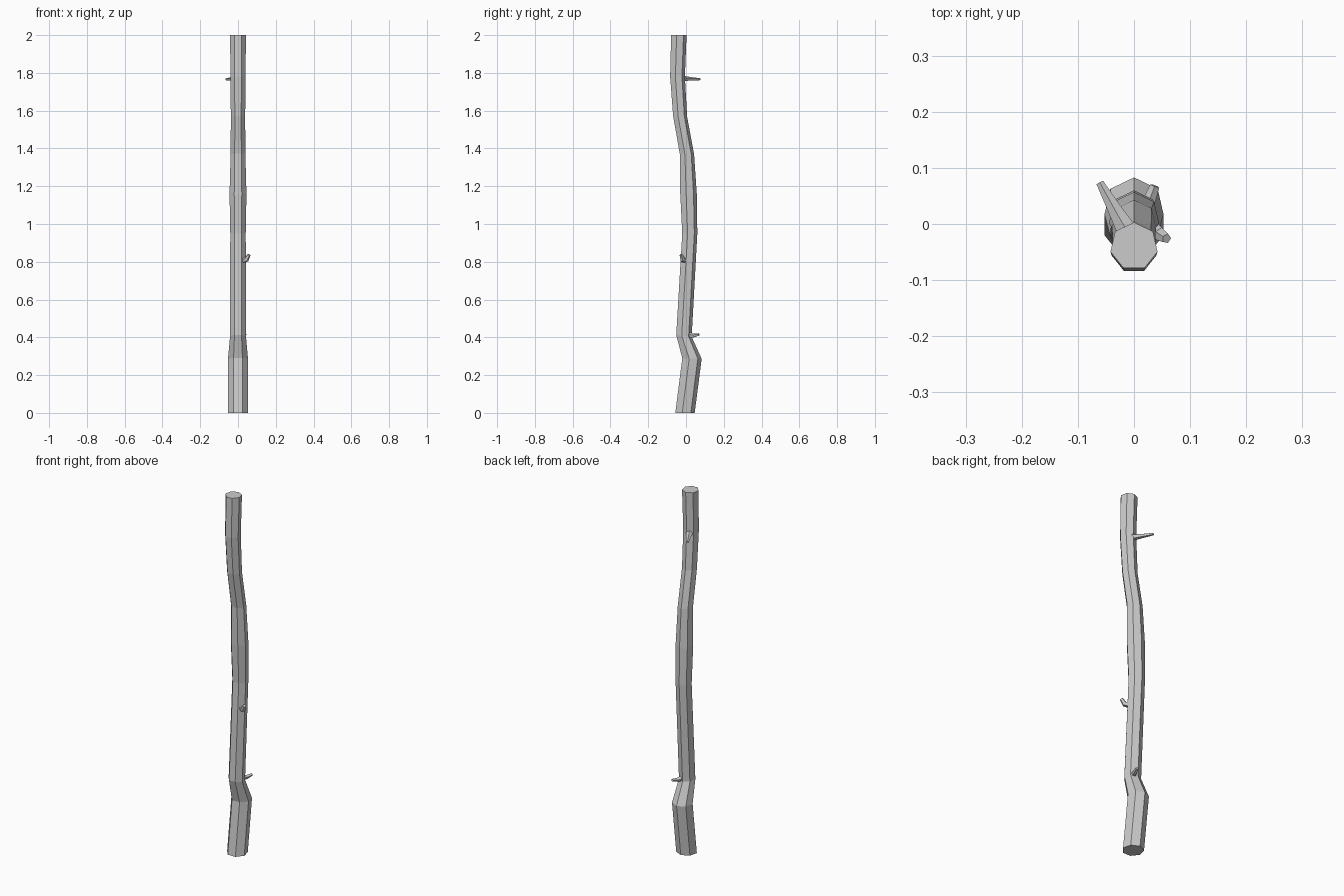
import bpy, bmesh
from math import sin, cos, pi
from mathutils import Vector

if "Cube" in bpy.data.objects:
    bpy.data.objects.remove(bpy.data.objects["Cube"])


def loft(name, rings):
    """Skin a list of equal-length point loops and cap both ends."""
    bm = bmesh.new()
    loops = [[bm.verts.new(p) for p in ring] for ring in rings]
    n = len(loops[0])
    for a, b in zip(loops, loops[1:]):
        for i in range(n):
            j = (i + 1) % n
            bm.faces.new((a[i], a[j], b[j], b[i]))
    bm.faces.new(loops[0][::-1])
    bm.faces.new(loops[-1])
    bmesh.ops.recalc_face_normals(bm, faces=bm.faces)
    mesh = bpy.data.meshes.new(name)
    bm.to_mesh(mesh)
    bm.free()
    obj = bpy.data.objects.new(name, mesh)
    bpy.context.collection.objects.link(obj)
    return obj


def twig(name, path, sizes, sides=5):
    """Tapered twig along a path; sizes are (half width, half height)."""
    pts = [Vector(p) for p in path]
    rings = []
    for i, p in enumerate(pts):
        d = (pts[min(i + 1, len(pts) - 1)] - pts[max(i - 1, 0)]).normalized()
        side = d.cross(Vector((0, 0, 1))).normalized()
        up = side.cross(d)
        w, h = sizes[i]
        rings.append([p + side * w * sin(2 * pi * k / sides) + up * h * cos(2 * pi * k / sides)
                      for k in range(sides)])
    return loft(name, rings)


# Seven-sided crooked pole: centre y, height, radius, lean of the ring
stations = [(-.008, 0, .054, 0), (.029, .288, .054, -.03), (-.013, .408, .043, -.12),
            (.018, .95, .042, 0), (.011, 1.16, .046, 0), (.003, 1.37, .040, .06),
            (-.033, 1.57, .039, .06), (-.047, 1.78, .041, 0), (-.040, 2.0, .043, 0)]
rings = []
for y, z, r, lean in stations:
    rings.append([(r * sin(2 * pi * k / 7), y + r * cos(2 * pi * k / 7),
                   z + lean * -r * cos(2 * pi * k / 7) * (-1 if lean < 0 else 1))
                  for k in range(7)] if lean >= 0 else
                 [(r * sin(2 * pi * k / 7), y + r * cos(2 * pi * k / 7),
                   z + lean * r * cos(2 * pi * k / 7)) for k in range(7)])
loft("pole", rings)

# Broken twig stubs
twig("upper_twig", [(-.005, -.025, 1.77), (-.030, .018, 1.768), (-.061, .074, 1.766)],
     [(.021, .017), (.014, .011), (.007, .006)])
twig("middle_twig", [(.022, -.002, .808), (.045, -.018, .812), (.058, -.026, .838)],
     [(.018, .018), (.013, .014), (.009, .009)])
twig("lower_twig", [(.010, .005, .413), (.026, .038, .409), (.037, .068, .415)],
     [(.016, .018), (.012, .011), (.009, .007)])
